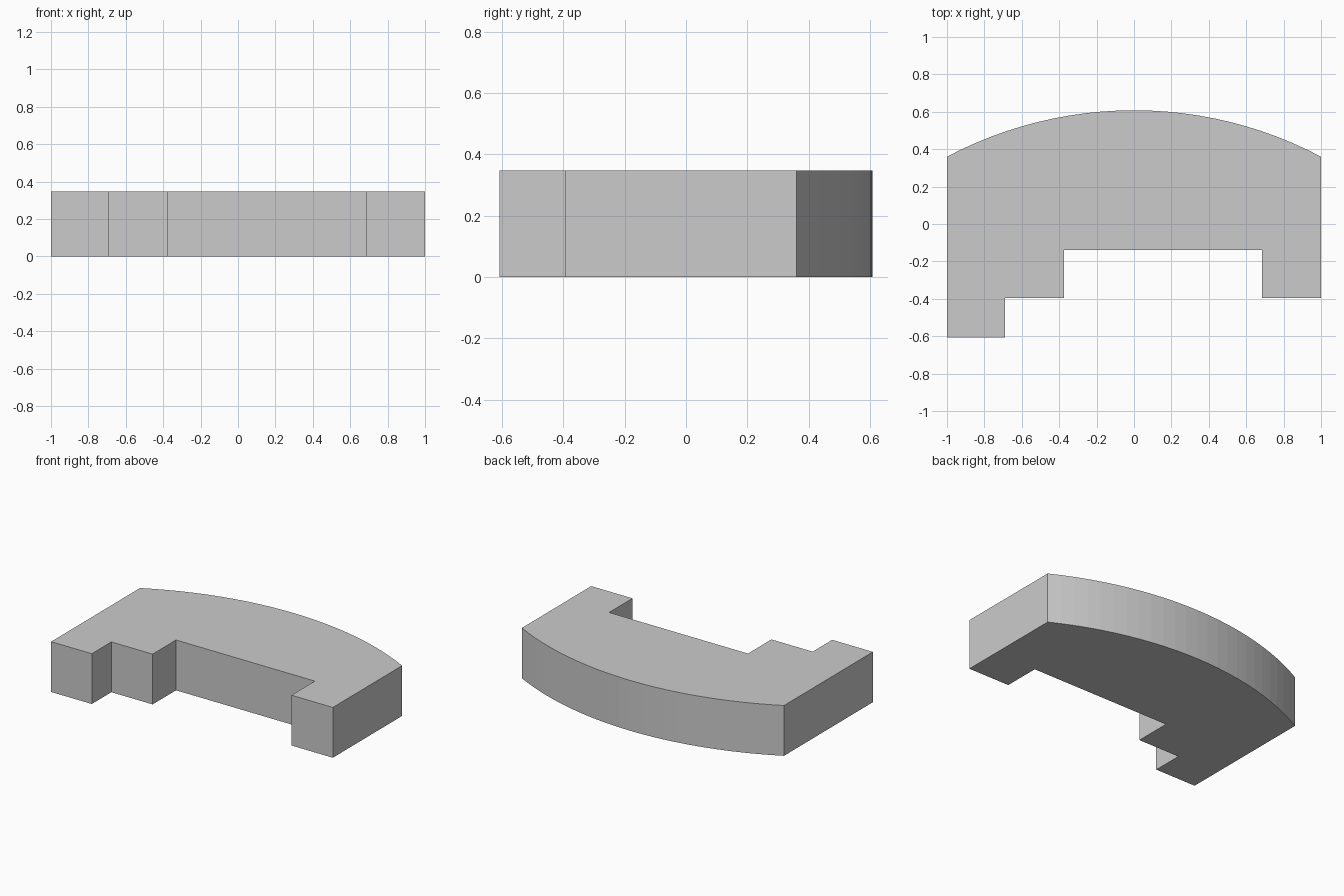
import bpy
import bmesh
import math

cube = bpy.data.objects.get("Cube")
if cube:
    bpy.data.objects.remove(cube, do_unlink=True)

HEIGHT = 0.347
BACK, SIDE = 0.608, 0.36      # crown and ends of the curved back
SEGMENTS = 24

grey = bpy.data.materials.new("plain grey")
grey.use_nodes = True
colour = (0.6, 0.6, 0.6, 1)
grey.diffuse_color = colour
grey.node_tree.nodes["Principled BSDF"].inputs["Base Color"].default_value = colour

# Stepped front outline, from left to right across the page
outline = [(-1, -0.608), (-0.69, -0.608), (-0.69, -0.395), (-0.375, -0.395),
           (-0.375, -0.14), (0.685, -0.14), (0.685, -0.395), (1, -0.395)]

# Curved back: a circular arc through both ends and the crown
rise = BACK - SIDE
radius = (1 + rise * rise) / (2 * rise)
half = math.asin(1 / radius)
for i in range(SEGMENTS + 1):
    a = half * (1 - 2 * i / SEGMENTS)
    outline.append((radius * math.sin(a), BACK - radius + radius * math.cos(a)))

# Extrude the outline into a solid slab
bm = bmesh.new()
base = bm.faces.new([bm.verts.new((x, y, 0)) for x, y in outline])
result = bmesh.ops.extrude_face_region(bm, geom=[base], use_keep_orig=True)
top = [v for v in result["geom"] if isinstance(v, bmesh.types.BMVert)]
bmesh.ops.translate(bm, verts=top, vec=(0, 0, HEIGHT))
bmesh.ops.recalc_face_normals(bm, faces=bm.faces[:])

mesh = bpy.data.meshes.new("curved_back_slab")
bm.to_mesh(mesh)
bm.free()
mesh.materials.append(grey)
slab = bpy.data.objects.new("curved_back_slab", mesh)
bpy.context.collection.objects.link(slab)
